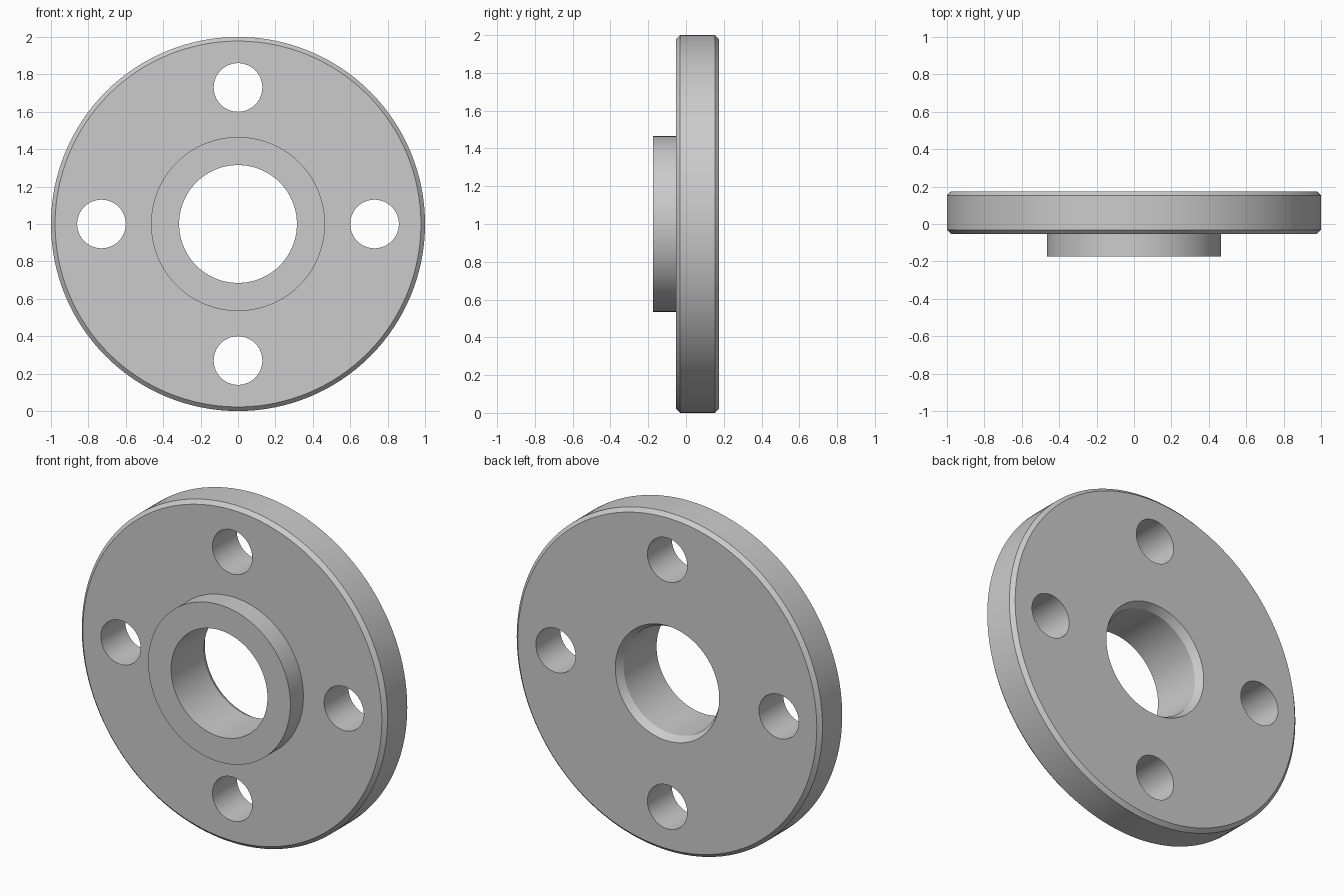
import bpy, bmesh, math
from mathutils import Vector, Matrix

old = bpy.data.objects.get("Cube")
if old:
    bpy.data.objects.remove(old, do_unlink=True)

SEGMENTS = 128
CENTRE = Vector((0, 0, 1))
OUTER, HUB, BORE = 1.0, 0.465, 0.315
HUB_FRONT, PLATE_FRONT, BACK = -0.175, -0.053, 0.175
CHAMFER = 0.022
BOLT_CIRCLE, BOLT_RADIUS = 0.73, 0.13

steel = bpy.data.materials.new("light grey steel")
steel.use_nodes = True
colour = (0.6, 0.6, 0.6, 1)
steel.diffuse_color = colour
steel.node_tree.nodes["Principled BSDF"].inputs["Base Color"].default_value = colour


def make_object(name, bm):
    bmesh.ops.recalc_face_normals(bm, faces=bm.faces)
    mesh = bpy.data.meshes.new(name)
    bm.to_mesh(mesh)
    bm.free()
    obj = bpy.data.objects.new(name, mesh)
    bpy.context.collection.objects.link(obj)
    return obj


# Flange body: closed (radius, y) section revolved about the bore axis
section = [
    (BORE, HUB_FRONT), (HUB, HUB_FRONT), (HUB, PLATE_FRONT),
    (OUTER - CHAMFER, PLATE_FRONT), (OUTER, PLATE_FRONT + CHAMFER),
    (OUTER, BACK - CHAMFER), (OUTER - CHAMFER, BACK),
    (BORE + 0.025, BACK), (BORE, BACK - 0.043),
]
bm = bmesh.new()
ring = [bm.verts.new(CENTRE + Vector((r, y, 0))) for r, y in section]
edges = [bm.edges.new((a, b)) for a, b in zip(ring, ring[1:] + ring[:1])]
bmesh.ops.spin(bm, geom=ring + edges, cent=CENTRE, axis=(0, 1, 0),
               angle=math.tau, steps=SEGMENTS, use_merge=True)
bmesh.ops.remove_doubles(bm, verts=bm.verts, dist=1e-5)
flange = make_object("flange", bm)
flange.data.materials.append(steel)

# Four bolt holes on the bolt circle
bm = bmesh.new()
for i in range(4):
    angle = i * math.pi / 2
    spot = CENTRE + BOLT_CIRCLE * Vector((math.cos(angle), 0, math.sin(angle)))
    bmesh.ops.create_cone(
        bm, cap_ends=True, segments=64, radius1=BOLT_RADIUS, radius2=BOLT_RADIUS,
        depth=1, matrix=Matrix.Translation(spot) @ Matrix.Rotation(math.pi / 2, 4, 'X'))
cutter = make_object("bolt_hole_cutter", bm)
cutter.data.materials.append(steel)

cut = flange.modifiers.new("bolt holes", 'BOOLEAN')
cut.operation = 'DIFFERENCE'
cut.solver = 'EXACT'
cut.object = cutter
bpy.ops.object.select_all(action='DESELECT')
bpy.context.view_layer.objects.active = flange
flange.select_set(True)
bpy.ops.object.modifier_apply(modifier=cut.name)
bpy.data.objects.remove(cutter, do_unlink=True)

# Smooth round walls, crisp rims and chamfers
bpy.ops.object.shade_smooth_by_angle(angle=math.radians(20))
